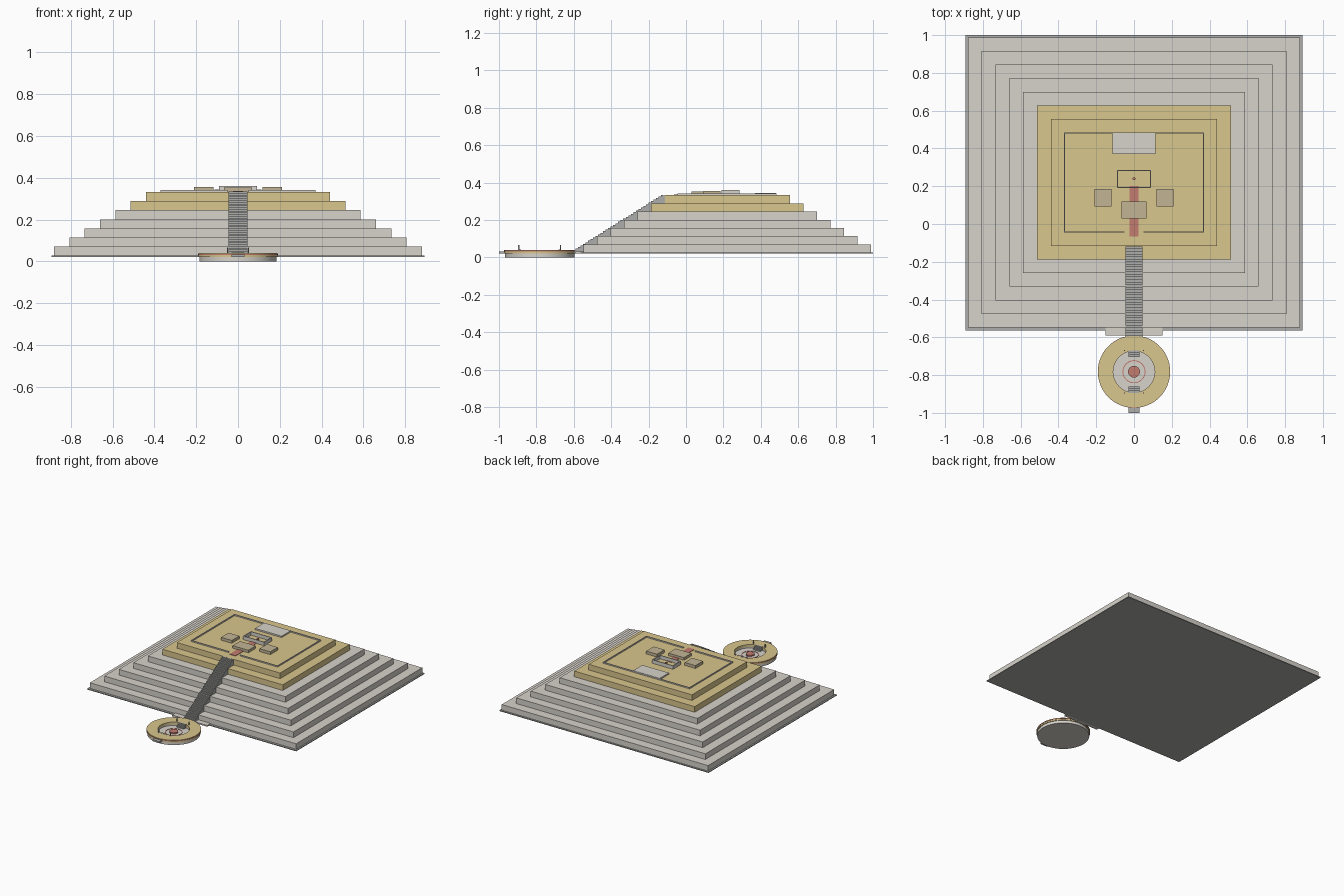
import bpy, bmesh, math

if "Cube" in bpy.data.objects:
    bpy.data.objects.remove(bpy.data.objects["Cube"])


def mat(name, c):
    m = bpy.data.materials.new(name)
    m.diffuse_color = (*c, 1)
    m.use_nodes = True
    m.node_tree.nodes["Principled BSDF"].inputs["Base Color"].default_value = m.diffuse_color
    return m


STONE = mat("stone", (0.68, 0.65, 0.60))
GOLD = mat("ochre", (0.70, 0.57, 0.27))
DARK = mat("dark_stone", (0.42, 0.42, 0.41))
RED = mat("red", (0.55, 0.20, 0.16))
BROWN = mat("brown", (0.54, 0.46, 0.30))


def mesh_obj(name, bm, m):
    bmesh.ops.recalc_face_normals(bm, faces=bm.faces)
    me = bpy.data.meshes.new(name)
    bm.to_mesh(me)
    bm.free()
    ob = bpy.data.objects.new(name, me)
    bpy.context.collection.objects.link(ob)
    me.materials.append(m)
    return ob


def add_box(bm, x0, x1, y0, y1, z0, z1):
    vs = bmesh.ops.create_cube(bm, size=1)["verts"]
    for v in vs:
        v.co = (x1 if v.co.x > 0 else x0, y1 if v.co.y > 0 else y0, z1 if v.co.z > 0 else z0)


def boxes(name, m, *specs):
    bm = bmesh.new()
    for s in specs:
        add_box(bm, *s)
    return mesh_obj(name, bm, m)


def lathe(name, m, profile, cx, cy, n=64):
    """Closed (r, z) profile spun round a vertical axis."""
    bm = bmesh.new()
    vs = [bm.verts.new((cx + r, cy, z)) for r, z in profile]
    es = [bm.edges.new((vs[i], vs[(i + 1) % len(vs)])) for i in range(len(vs))]
    bmesh.ops.spin(bm, geom=vs + es, cent=(cx, cy, 0), axis=(0, 0, 1),
                   angle=2 * math.pi, steps=n, use_merge=True)
    bmesh.ops.remove_doubles(bm, verts=bm.verts, dist=1e-5)
    ob = mesh_obj(name, bm, m)
    for p in ob.data.polygons:
        p.use_smooth = True
    bpy.ops.object.select_all(action='DESELECT')
    ob.select_set(True)
    bpy.context.view_layer.objects.active = ob
    bpy.ops.object.shade_smooth_by_angle(angle=math.radians(30))
    return ob


# Base plate and seven stepped terraces, the upper two ochre
boxes("base_plate", DARK, (-0.892, 0.892, -0.565, 1.0, 0.021, 0.027))
CY, ZB, DZ = 0.22, 0.026, 0.0438
for i in range(7):
    hx, hy = 0.88 - 0.0733 * i, 0.768 - 0.072 * i
    boxes(f"terrace_{i + 1}", GOLD if i > 4 else STONE,
          (-hx, hx, CY - hy, CY + hy, ZB + DZ * i, ZB + DZ * (i + 1)))
TOP = ZB + 7 * DZ

# Main staircase, one stepped profile extruded across x
N, y0, y1, z0 = 36, -0.605, -0.12, 0.03
prof = [(y0, 0.022)]
for i in range(N):
    z = z0 + (TOP + 0.002 - z0) * (i + 1) / N
    prof += [(y0 + (y1 - y0) * i / N, z), (y0 + (y1 - y0) * (i + 1) / N, z)]
prof.append((y1, 0.022))
bm = bmesh.new()
f = bm.faces.new([bm.verts.new((-0.045, y, z)) for y, z in prof])
ext = bmesh.ops.extrude_face_region(bm, geom=[f])["geom"]
bmesh.ops.translate(bm, vec=(0.09, 0, 0), verts=[v for v in ext if isinstance(v, bmesh.types.BMVert)])
mesh_obj("main_staircase", bm, DARK)
boxes("stair_landing", STONE, (-0.15, 0.15, -0.59, -0.545, 0.022, 0.032))

# Low parapet with a front gap
px, pa, pb, t, h = 0.37, -0.046, 0.485, 0.006, TOP + 0.009
boxes("parapet", STONE,
      (-px, -px + t, pa, pb, TOP, h), (px - t, px, pa, pb, TOP, h),
      (-px, px, pb - t, pb, TOP, h),
      (-px, -0.05, pa, pa + t, TOP, h), (0.05, px, pa, pa + t, TOP, h))

# Buildings and paths on the summit
boxes("rear_platform", STONE, (-0.113, 0.113, 0.37, 0.482, TOP, TOP + 0.011))
boxes("carpet", RED, (-0.025, 0.025, -0.065, 0.2, TOP, TOP + 0.003))
boxes("front_block", BROWN, (-0.067, 0.067, 0.03, 0.12, TOP, TOP + 0.02))
for s, n in ((-1, "left"), (1, "right")):
    a, b = sorted((s * 0.118, s * 0.21))
    boxes(f"{n}_block", BROWN, (a, b, 0.093, 0.185, TOP, TOP + 0.022))
w, h = 0.006, TOP + 0.027
boxes("court_walls", STONE,
      (-0.09, -0.09 + w, 0.19, 0.287, TOP, h), (0.09 - w, 0.09, 0.19, 0.287, TOP, h),
      (-0.09, 0.09, 0.19, 0.19 + w, TOP, h), (-0.09, 0.09, 0.287 - w, 0.287, TOP, h))
lathe("court_marker", RED, [(0, TOP), (0.008, TOP), (0.008, TOP + 0.012), (0, TOP + 0.012)], 0, 0.24, 16)

# Round altar court in front
C = -0.782
FL = 0.014
lathe("round_base", STONE, [(0, 0), (0.185, 0), (0.185, 0.022), (0.11, 0.022), (0.11, FL), (0, FL)], 0, C)
lathe("round_rim", GOLD, [(0.11, 0.021), (0.19, 0.021), (0.19, 0.04), (0.11, 0.04)], 0, C)
lathe("rim_band", RED, [(0.187, 0.031), (0.1915, 0.031), (0.1915, 0.036), (0.187, 0.036)], 0, C)
lathe("floor_ring", RED, [(0.056, FL - 0.002), (0.061, FL - 0.002), (0.061, FL + 0.002), (0.056, FL + 0.002)], 0, C)
lathe("altar_disc", RED, [(0, FL - 0.002), (0.031, FL - 0.002), (0.031, FL + 0.009), (0, FL + 0.009)], 0, C, 32)

# Court steps and gate posts
boxes("outer_step", DARK, (-0.03, 0.03, -1.0, -0.965, 0.02, 0.032))
steps = []
for s in (-1, 1):
    for k in range(3):
        a, b = sorted((C + s * (0.078 + 0.011 * k), C + s * 0.112))
        steps.append((-0.03, 0.03, a, b, FL, FL + 0.009 * (k + 1)))
boxes("inner_steps", DARK, *steps)
boxes("gate_posts", DARK, *[(x - 0.003, x + 0.003, y - 0.003, y + 0.003, 0.02, 0.065)
                            for x in (-0.05, 0.05) for y in (C - 0.112, C + 0.112)])
